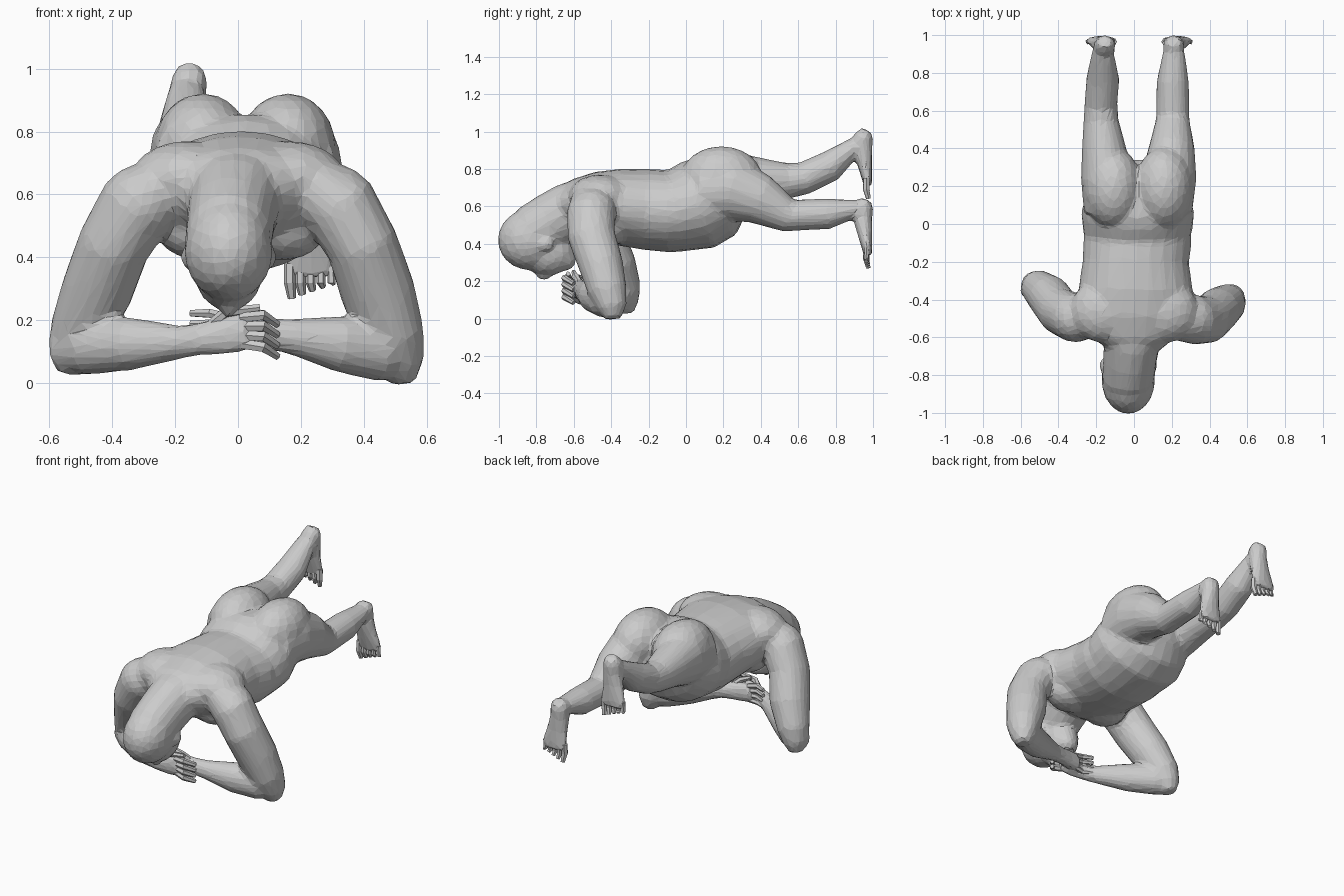
import bpy, bmesh, math
from mathutils import Vector, Matrix

bm = bmesh.new()
X, Y, Z = Vector((1, 0, 0)), Vector((0, 1, 0)), Vector((0, 0, 1))


def tube(points, side=X, n=16):
    """Closed loft of ellipses; each point is x, y, z, half width along side, half depth."""
    pts = [Vector(p[:3]) for p in points]
    rings = []
    for i, p in enumerate(points):
        t = (pts[min(i + 1, len(pts) - 1)] - pts[max(i - 1, 0)]).normalized()
        s = (side - t * side.dot(t)).normalized()
        u = t.cross(s)
        rings.append([bm.verts.new(pts[i] + s * p[3] * math.cos(a) + u * p[4] * math.sin(a))
                      for a in (2 * math.pi * k / n for k in range(n))])
    for r, q in zip(rings, rings[1:]):
        for k in range(n):
            bm.faces.new((r[k], r[(k + 1) % n], q[(k + 1) % n], q[k]))
    bm.faces.new(rings[0][::-1])
    bm.faces.new(rings[-1])


def blob(c, r, tilt=0):
    m = Matrix.Translation(c) @ Matrix.Rotation(tilt, 4, 'X') @ Matrix.Diagonal((*r, 1))
    bmesh.ops.create_uvsphere(bm, u_segments=18, v_segments=12, radius=1, matrix=m)


def digit(a, b, c, r):
    tube([(*a, r, r), (*b, r, r), (*c, r * .7, r * .7)], Vector((.3, .5, .8)), 6)


def finish(name):
    """Turn the collected parts into an object and start afresh."""
    bmesh.ops.recalc_face_normals(bm, faces=bm.faces)
    mesh = bpy.data.meshes.new(name)
    bm.to_mesh(mesh)
    bm.clear()
    ob = bpy.data.objects.new(name, mesh)
    bpy.context.collection.objects.link(ob)
    return ob


# Torso with chest, belly and hips
tube([(0, -.68, .59, .12, .08), (0, -.6, .615, .22, .13), (0, -.5, .605, .29, .18),
      (.01, -.36, .597, .305, .205), (.01, -.2, .583, .282, .217), (.02, -.07, .573, .287, .22),
      (.02, -.05, .571, .28, .214), (.02, -.03, .58, .29, .224), (.02, .06, .607, .30, .245),
      (.02, .15, .652, .275, .235), (.02, .24, .71, .22, .165), (.02, .29, .74, .15, .10)], n=24)
for s in (-1, 1):
    blob((.01 + s * .13, -.42, .49), (.14, .13, .10))          # chest muscle
    blob((.023 + s * .135, .19, .75), (.155, .22, .172))       # buttock
    blob((s * .16, -.46, .655), (.18, .17, .115))              # shoulder blade
    blob((s * .31, -.5, .57), (.125, .128, .125))              # shoulder
    blob((-.03 + s * .13, -.75, .40), (.022, .045, .04))       # ear

# Neck, skull, face, nose
tube([(0, -.5, .63, .19, .14), (-.01, -.62, .575, .15, .155), (-.022, -.72, .52, .142, .155),
      (-.03, -.82, .46, .139, .152), (-.03, -.9, .43, .12, .11)])
blob((-.03, -.83, .425), (.142, .178, .165), .25)
blob((-.03, -.735, .355), (.11, .145, .125), .2)
blob((-.03, -.65, .32), (.07, .065, .065))
blob((-.03, -.76, .235), (.025, .045, .03))

# Upper arms
tube([(.24, -.5, .62, .11, .12), (.325, -.51, .56, .125, .13), (.395, -.505, .44, .116, .128),
      (.445, -.455, .29, .12, .12), (.495, -.42, .15, .10, .105), (.518, -.395, .06, .075, .08),
      (.525, -.39, -.002, .04, .045)])
tube([(-.24, -.49, .62, .11, .12), (-.325, -.495, .56, .125, .13), (-.395, -.46, .44, .116, .128),
      (-.45, -.385, .29, .115, .12), (-.51, -.335, .16, .092, .096), (-.53, -.325, .09, .072, .075),
      (-.54, -.32, .03, .04, .045)])

# Forearms and palms, crossed under the face
tube([(.55, -.38, .10, .08, .07), (.45, -.44, .105, .1, .09), (.32, -.50, .125, .09, .08),
      (.16, -.55, .15, .055, .05), (.10, -.56, .155, .052, .043), (.02, -.57, .16, .06, .033),
      (-.05, -.575, .165, .055, .028)], Z)
tube([(-.57, -.31, .11, .075, .065), (-.48, -.37, .12, .095, .085), (-.34, -.47, .125, .085, .075),
      (-.18, -.57, .13, .053, .047), (-.12, -.60, .14, .053, .041), (-.03, -.62, .155, .065, .033),
      (.04, -.63, .165, .06, .028)], Z)

# Legs
tube([(.165, .08, .68, .145, .17), (.185, .25, .695, .147, .172), (.20, .40, .635, .123, .135),
      (.205, .55, .55, .09, .09), (.205, .63, .555, .088, .083), (.205, .76, .56, .085, .083),
      (.21, .89, .585, .062, .052), (.21, .95, .595, .05, .042)])
tube([(-.122, .08, .70, .145, .17), (-.145, .25, .73, .137, .165), (-.16, .40, .735, .118, .127),
      (-.175, .55, .737, .093, .095), (-.175, .63, .75, .088, .088), (-.165, .77, .815, .088, .085),
      (-.165, .89, .912, .063, .053), (-.165, .95, .95, .05, .042)])

# Feet, hanging down
feet = ((.21, .60, 1), (-.155, .972, -1))
for x, z, s in feet:
    tube([(x, .965, z + .037, .04, .03), (x, .948, z, .058, .055), (x, .943, z - .05, .055, .055),
          (x + s * .01, .955, z - .14, .065, .041), (x + s * .02, .968, z - .22, .082, .029),
          (x + s * .02, .973, z - .265, .08, .022)])
body = finish("body")

# Fuse the parts into one skin, then reduce to flat facets
fuse = body.modifiers.new("fuse", 'REMESH')
fuse.mode = 'VOXEL'
fuse.voxel_size = .01
soften = body.modifiers.new("soften", 'SMOOTH')
soften.factor = .5
soften.iterations = 20
facet = body.modifiers.new("facet", 'DECIMATE')
facet.ratio = .04

# Fingers and thumbs
for k in range(4):
    h = k * .034
    digit((.01, -.63, .125 + h * .8), (.08, -.65, .115 + h), (.125, -.60, .085 + h), .018)
    digit((-.03, -.575, .125 + h * .8), (-.09, -.58, .12 + h), (-.15, -.55, .12 + h), .016)
digit((-.10, -.60, .17), (-.04, -.63, .225), (.07, -.63, .24), .018)
digit((.08, -.56, .18), (.03, -.59, .225), (-.03, -.60, .25), .018)
finish("fingers")

# Toes
for x, z, s in feet:
    for k in range(5):
        tx = x + s * (-.045 + k * .033)
        digit((tx, .967, z - .22), (tx, .963, z - .28), (tx + s * .006, .975, z - .33 + k * .012),
              .019 - k * .0015)
finish("toes")
